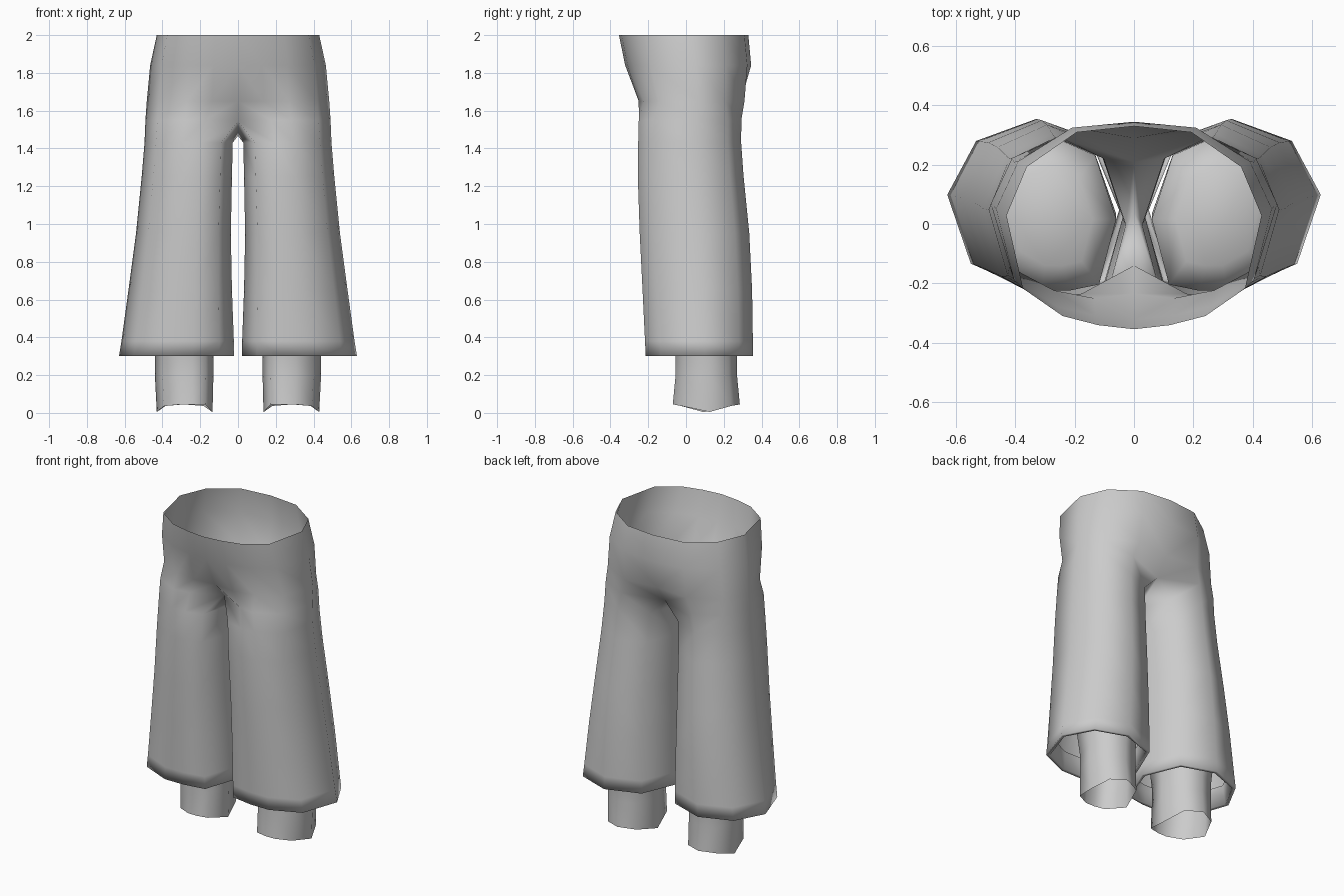
import bpy, bmesh

if "Cube" in bpy.data.objects:
    bpy.data.objects.remove(bpy.data.objects["Cube"])

grey = bpy.data.materials.new("light grey cloth")
grey.diffuse_color = (0.6, 0.6, 0.6, 1)
grey.use_nodes = True
grey.node_tree.nodes["Principled BSDF"].inputs["Base Color"].default_value = grey.diffuse_color

# Unit outlines, from the inner front round the outside to the inner back
LEG = [(.13, .04), (.36, 0), (.57, 0), (.87, .14), (1, .55),
       (.84, .87), (.51, 1), (.16, .87), (0, .46)]
HIP = [(0, 0), (.28, .02), (.56, .065), (.87, .2), (1, .56),
       (.84, .8), (.45, .97), (0, 1)]


def ring(bm, outline, z, x0, x1, y0, y1):
    return [bm.verts.new((x0 + u * (x1 - x0), y0 + v * (y1 - y0), z))
            for u, v in outline]


def bridge(bm, upper, lower, closed=True):
    n = len(upper)
    for i in range(n if closed else n - 1):
        j = (i + 1) % n
        bm.faces.new((upper[i], lower[i], lower[j], upper[j]))


def finish(bm, name):
    mesh = bpy.data.meshes.new(name)
    bm.to_mesh(mesh)
    bm.free()
    mesh.materials.append(grey)
    for p in mesh.polygons:
        p.use_smooth = True
    obj = bpy.data.objects.new(name, mesh)
    bpy.context.collection.objects.link(obj)
    mirror = obj.modifiers.new("mirror", 'MIRROR')
    mirror.use_clip = True
    mirror.merge_threshold = 0.002
    return obj


# Trousers: waist and hips are half rings that meet at the centre line
bm = bmesh.new()
hips = [ring(bm, HIP, *r) for r in [
    (2.0, 0, .43, -.355, .33),
    (1.84, 0, .465, -.322, .345),
    (1.65, 0, .483, -.262, .327)]]
hips[2][0].co.y = -.235
hips[2][-1].co.y = .29

# Crotch ring, pinched to the centre line
crotch = ring(bm, LEG, 1.55, 0, .49, -.25, .293)
crotch[0].co = (0, -.14, 1.545)
crotch[1].co.y = -.235
crotch[7].co = (0, .21, 1.535)
crotch[8].co = (0, .04, 1.467)
for a, b in zip(hips, hips[1:] + [crotch[:8]]):
    bridge(bm, a, b, closed=False)

# Flared leg, then the hem folded up inside
legs = [crotch] + [ring(bm, LEG, *r) for r in [
    (1.43, .028, .495, -.253, .292),
    (1.25, .032, .51, -.255, .305),
    (.95, .038, .54, -.245, .335),
    (.65, .032, .58, -.23, .35),
    (.38, .022, .617, -.217, .354),
    (.3, .02, .63, -.213, .354),
    (.3, .042, .608, -.191, .332),
    (.42, .05, .59, -.19, .325)]]
for a, b in zip(legs, legs[1:]):
    bridge(bm, a, b)
finish(bm, "trousers")

# Inner legs: widen upward inside the cloth and close with a low dome
bm = bmesh.new()
inner = [ring(bm, LEG, *r) for r in [
    (1.12, .14, .42, -.14, .2),
    (1.05, .06, .505, -.225, .3),
    (.75, .06, .54, -.21, .32),
    (.5, .12, .46, -.08, .29),
    (.3, .13, .44, -.055, .27),
    (.2, .13, .44, -.055, .27),
    (.04, .135, .43, -.07, .285)]]
for a, b in zip(inner, inner[1:]):
    bridge(bm, a, b)
bm.faces.new(inner[0])
# Ankle opening dips at the two sides
for v in inner[-1]:
    v.co.z = .045 * min(1, abs(v.co.y - .1075) / .16)
finish(bm, "inner_legs")
